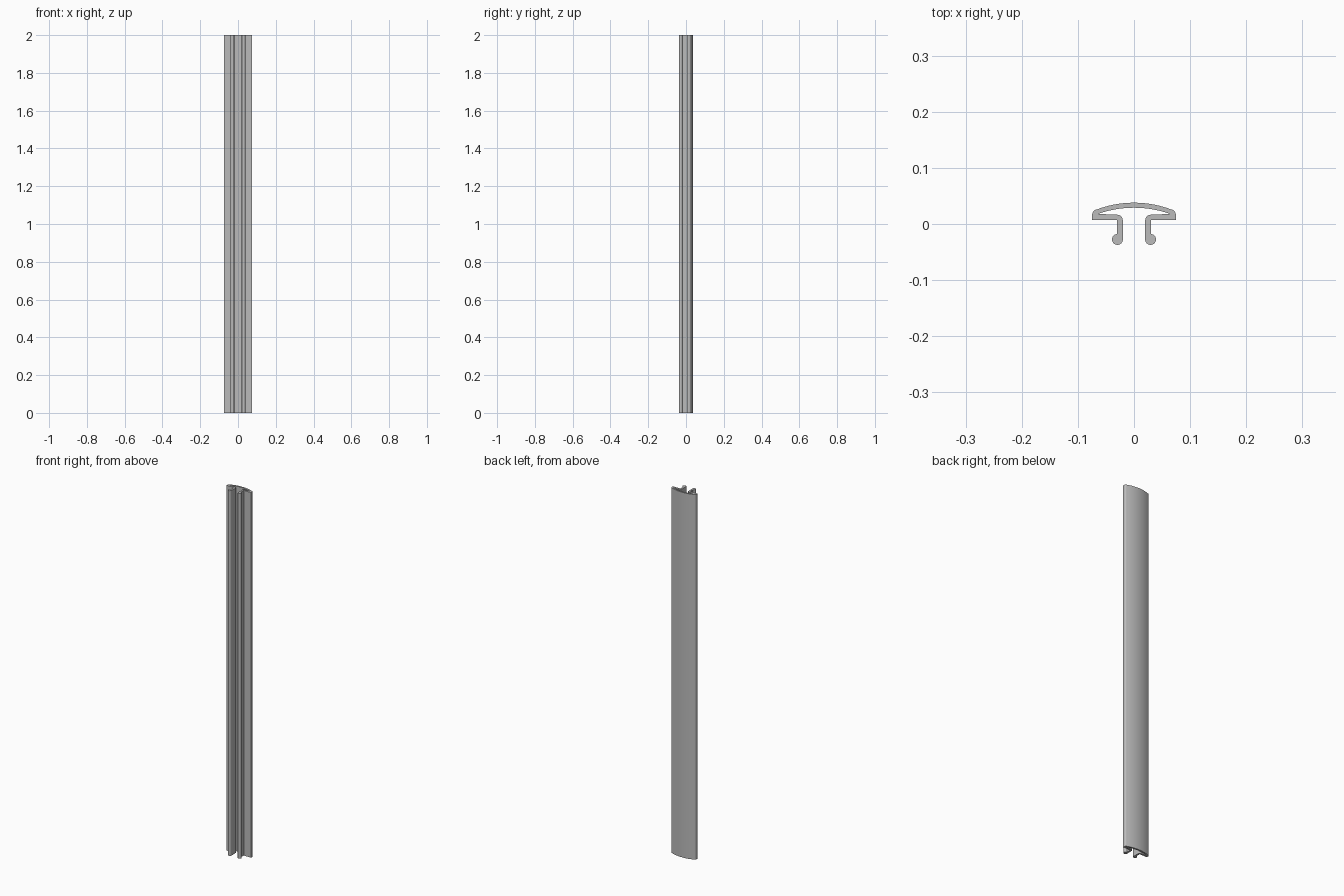
import bpy
import bmesh
from math import sin, cos, asin, radians

LENGTH = 2.0

if "Cube" in bpy.data.objects:
    bpy.data.objects.remove(bpy.data.objects["Cube"])

# Plain grey finish
grey = bpy.data.materials.new("grey_metal")
grey.use_nodes = True
grey.diffuse_color = (0.5, 0.5, 0.5, 1)
grey.node_tree.nodes["Principled BSDF"].inputs["Base Color"].default_value = (0.5, 0.5, 0.5, 1)


def arc(cx, cy, r, start, end, steps):
    """Points along a circular arc, angles in degrees."""
    angles = [radians(start + (end - start) * i / steps) for i in range(steps + 1)]
    return [(cx + r * cos(a), cy + r * sin(a)) for a in angles]


def crown(top, r, half_width, steps):
    """Shallow arc from the centre line out to half_width."""
    sweep = asin(half_width / r)
    return [(r * sin(sweep * i / steps), top - r + r * cos(sweep * i / steps))
            for i in range(steps + 1)]


# Right half of the cross-section, from outer crown round to inner crown
half = crown(0.038, 0.188, 0.066, 12)                # domed cap, outside
half += arc(0.0645, 0.0165, 0.010, 60, 0, 6)         # rounded cap edge
half += [(0.0745, 0.007), (0.030, 0.007)]            # flange underside
half += [(0.030, -0.0175)]                           # leg outside
half += arc(0.0295, -0.0275, 0.0097, 80, -180, 20)   # rounded foot bead
half += arc(0.030, 0.0065, 0.010, 180, 90, 8)        # leg inside and bend
half += crown(0.029, 0.192, 0.064, 12)[::-1]         # domed cap, inside
outline = half + [(-x, y) for x, y in half[-2:0:-1]]

# Extrude the cross-section to full length
bm = bmesh.new()
base = bm.faces.new([bm.verts.new((x, y, 0)) for x, y in outline])
top = bmesh.ops.extrude_face_region(bm, geom=[base], use_keep_orig=True)
bmesh.ops.translate(bm, vec=(0, 0, LENGTH),
                    verts=[g for g in top["geom"] if isinstance(g, bmesh.types.BMVert)])
bmesh.ops.recalc_face_normals(bm, faces=bm.faces)
mesh = bpy.data.meshes.new("trim_profile")
bm.to_mesh(mesh)
bm.free()
mesh.materials.append(grey)

trim = bpy.data.objects.new("trim_profile", mesh)
bpy.context.collection.objects.link(trim)
bpy.context.view_layer.objects.active = trim
trim.select_set(True)
bpy.ops.object.shade_smooth_by_angle(angle=radians(30))
